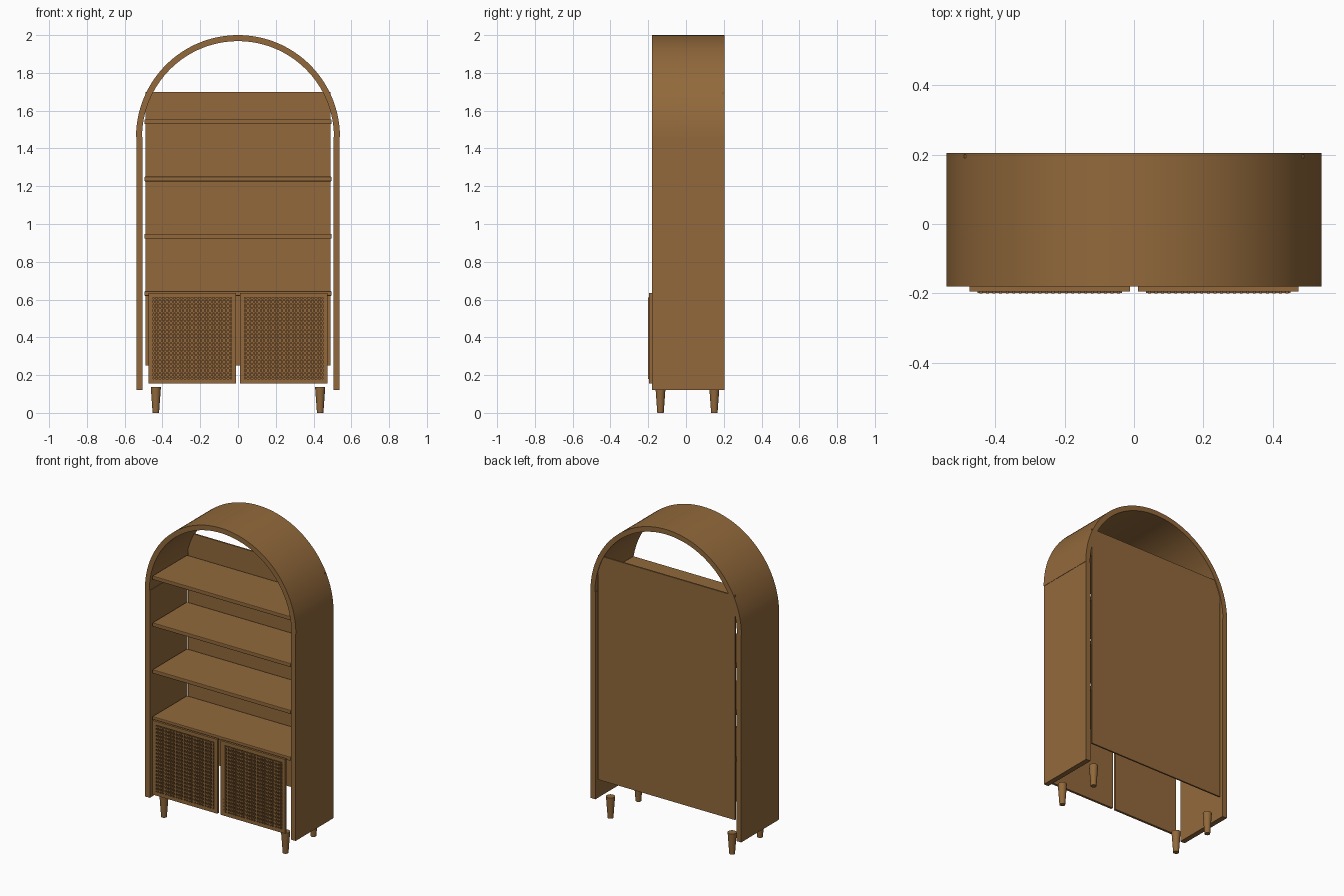
import bpy, bmesh, math

if "Cube" in bpy.data.objects:
    bpy.data.objects.remove(bpy.data.objects["Cube"])

WOOD = (0.287, 0.141, 0.044, 1)
wood = bpy.data.materials.new("warm_brown_wood")
wood.use_nodes = True
wood.diffuse_color = WOOD
bsdf = next(n for n in wood.node_tree.nodes if n.type == 'BSDF_PRINCIPLED')
bsdf.inputs["Base Color"].default_value = WOOD


def add_box(bm, x, y, z):
    """Add a box spanning the given (min, max) ranges."""
    verts = bmesh.ops.create_cube(bm, size=1)["verts"]
    for v in verts:
        v.co = [r[0] + (c + 0.5) * (r[1] - r[0]) for c, r in zip(v.co, (x, y, z))]


def finish(name, bm, smooth=False, bevel=0):
    bmesh.ops.recalc_face_normals(bm, faces=bm.faces)
    mesh = bpy.data.meshes.new(name)
    bm.to_mesh(mesh)
    bm.free()
    mesh.materials.append(wood)
    obj = bpy.data.objects.new(name, mesh)
    bpy.context.collection.objects.link(obj)
    if bevel:
        mod = obj.modifiers.new("soft_edges", 'BEVEL')
        mod.width, mod.segments = bevel, 2
    if smooth:
        bpy.ops.object.select_all(action='DESELECT')
        obj.select_set(True)
        bpy.context.view_layer.objects.active = obj
        bpy.ops.object.shade_smooth_by_angle(angle=math.radians(35))
    return obj


def box(name, x, y, z, bevel=0):
    bm = bmesh.new()
    add_box(bm, x, y, z)
    return finish(name, bm, bevel=bevel)


FRONT, BACK = -0.18, 0.205
SPRING = 1.46

# Arched top, a half ring extruded through the depth
bm = bmesh.new()
STEPS = 64
rings = []
for i in range(STEPS + 1):
    a = math.pi * i / STEPS
    rings.append([bm.verts.new((r * math.cos(a), y, SPRING + r * math.sin(a)))
                  for r, y in ((0.54, FRONT), (0.54, BACK), (0.508, BACK), (0.508, FRONT))])
for p, q in zip(rings, rings[1:]):
    for k in range(4):
        n = (k + 1) % 4
        bm.faces.new((p[k], p[n], q[n], q[k]))
bm.faces.new(rings[0])
bm.faces.new(rings[-1])
finish("arched_top", bm, smooth=True)

# Side panels
for side, s in (("left", 1), ("right", -1)):
    box(side + "_side_panel", sorted((s * 0.505, s * 0.538)), (FRONT, BACK), (0.12, SPRING))

# Back panel
box("back_panel", (-0.49, 0.49), (0.19, 0.2), (0.25, 1.7))

# Shelves
for i in range(4):
    z = 0.62 + 0.303 * i
    box(f"shelf_{i + 1}", (-0.495, 0.495), (-0.168, 0.185), (z, z + 0.025), bevel=0.004)

# Doors: frame, backing and woven lattice
BOTTOM, TOP, RAIL = 0.155, 0.635, 0.024
for side, x0, x1 in (("right", -0.474, -0.011), ("left", 0.011, 0.474)):
    bm = bmesh.new()
    depth = (-0.195, FRONT)
    for x in ((x0, x0 + RAIL), (x1 - RAIL, x1)):
        add_box(bm, x, depth, (BOTTOM, TOP))
    for z in ((BOTTOM, BOTTOM + RAIL), (TOP - RAIL, TOP)):
        add_box(bm, (x0 + RAIL, x1 - RAIL), depth, z)
    finish(side + "_door_frame", bm)

    inner_x = (x0 + RAIL, x1 - RAIL)
    inner_z = (BOTTOM + RAIL, TOP - RAIL)
    box(side + "_door_backing", inner_x, (-0.187, FRONT - 0.001), inner_z)

    bm = bmesh.new()
    columns, rows, half = 22, 19, 0.004
    for i in range(columns):
        x = inner_x[0] + (inner_x[1] - inner_x[0]) * (i + 0.5) / columns
        add_box(bm, (x - half, x + half), (-0.2, -0.187), inner_z)
    for i in range(rows):
        z = inner_z[0] + (inner_z[1] - inner_z[0]) * (i + 0.5) / rows
        add_box(bm, inner_x, (-0.198, -0.187), (z - half, z + half))
    finish(side + "_door_lattice", bm)

# Tapered legs
for side, x in (("left", 0.435), ("right", -0.435)):
    for end, y in (("front", -0.135), ("back", 0.15)):
        bm = bmesh.new()
        bmesh.ops.create_cone(bm, cap_ends=True, segments=24,
                              radius1=0.017, radius2=0.027, depth=0.138)
        bmesh.ops.translate(bm, verts=bm.verts, vec=(x, y, 0.069))
        finish(f"{end}_{side}_leg", bm, smooth=True)
